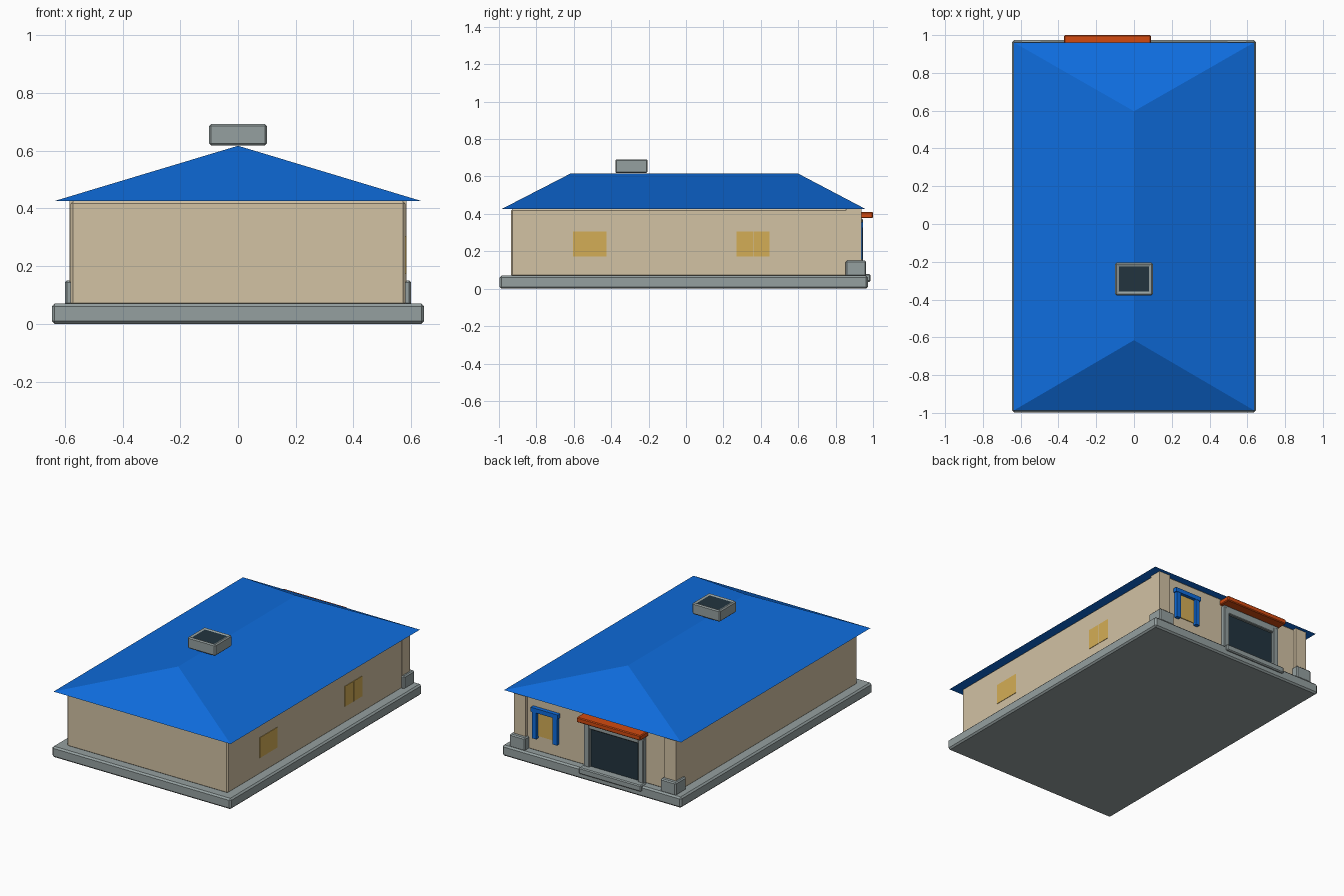
import bpy, bmesh

if "Cube" in bpy.data.objects:
    bpy.data.objects.remove(bpy.data.objects["Cube"])


def material(name, hexcode):
    def lin(c):
        c /= 255
        return c / 12.92 if c <= 0.04045 else ((c + 0.055) / 1.055) ** 2.4
    m = bpy.data.materials.new(name)
    rgb = [lin(int(hexcode[i:i + 2], 16)) for i in (0, 2, 4)]
    m.diffuse_color = (*rgb, 1)
    m.use_nodes = True
    m.node_tree.nodes["Principled BSDF"].inputs["Base Color"].default_value = m.diffuse_color
    return m


GREY = material("concrete grey", "95A0A0")
TAN = material("wall tan", "D2C2A4")
BLUE = material("roof blue", "0E6CDC")
YELLOW = material("window yellow", "D4AE56")
DARK = material("dark glass", "22343F")
ORANGE = material("awning orange", "D24A10")


def add_object(name, bm, mats):
    bmesh.ops.recalc_face_normals(bm, faces=bm.faces)
    mesh = bpy.data.meshes.new(name)
    bm.to_mesh(mesh)
    bm.free()
    for m in mats:
        mesh.materials.append(m)
    ob = bpy.data.objects.new(name, mesh)
    bpy.context.collection.objects.link(ob)
    return ob


def box(name, x, y, z, mat, bevel=0.0):
    """Chamfered box given by its (min, max) on each axis."""
    bm = bmesh.new()
    bmesh.ops.create_cube(bm, size=1)
    for v in bm.verts:
        v.co = [(a + b) / 2 + c * (b - a) for (a, b), c in zip((x, y, z), v.co)]
    if bevel:
        bmesh.ops.bevel(bm, geom=bm.edges[:], offset=bevel, segments=1, affect='EDGES')
    return add_object(name, bm, [mat])


# Foundation slab and main walls
box("foundation", (-0.645, 0.645), (-0.997, 0.973), (0, 0.07), GREY, 0.01)
box("walls", (-0.58, 0.58), (-0.935, 0.92), (0.065, 0.425), TAN, 0.008)

# Hip roof with flat underside
bm = bmesh.new()
eave = [bm.verts.new(p) for p in ((-0.638, -0.988, 0.425), (0.638, -0.988, 0.425),
                                  (0.638, 0.962, 0.425), (-0.638, 0.962, 0.425))]
front, back = [bm.verts.new((0, y, 0.617)) for y in (-0.615, 0.597)]
a, b, c, d = eave
for face in ((a, b, front), (b, c, back, front), (c, d, back), (d, a, front, back), (d, c, b, a)):
    bm.faces.new(face)
add_object("hip_roof", bm, [BLUE])

# Roof vent with recessed dark top
vent = box("roof_vent", (-0.1, 0.1), (-0.378, -0.205), (0.618, 0.692), GREY, 0.007)
vent.data.materials.append(DARK)
bm = bmesh.new()
bm.from_mesh(vent.data)
top = max(bm.faces, key=lambda f: f.calc_center_median().z)
bmesh.ops.inset_region(bm, faces=[top], thickness=0.018, depth=-0.005)
top.material_index = 1
bm.to_mesh(vent.data)
bm.free()

# Rear corner pillars on grey plinths
for side, s in (("left", -1), ("right", 1)):
    box(f"pillar_{side}", sorted((s * 0.5, s * 0.583)), (0.855, 0.937), (0.07, 0.425), TAN)
    box(f"plinth_{side}", sorted((s * 0.488, s * 0.6)), (0.853, 0.963), (0.065, 0.15), GREY, 0.007)

# Rear entrance: glass, frame, step and awning
box("entrance_glass", (-0.325, 0.045), (0.915, 0.928), (0.07, 0.335), DARK)
for side, x in (("left", -0.335), ("right", 0.055)):
    box(f"entrance_post_{side}", (x - 0.02, x + 0.02), (0.91, 0.947), (0.07, 0.36), GREY, 0.004)
box("entrance_header", (-0.355, 0.075), (0.91, 0.945), (0.325, 0.375), GREY, 0.004)
box("entrance_step", (-0.365, 0.085), (0.925, 0.986), (0.037, 0.078), GREY, 0.006)
box("awning", (-0.37, 0.09), (0.91, 1.0), (0.377, 0.41), ORANGE, 0.005)

# Rear window with blue surround open at the bottom
box("rear_window", (0.295, 0.425), (0.915, 0.925), (0.17, 0.34), YELLOW)
for side, x in (("left", 0.285), ("right", 0.435)):
    box(f"rear_window_post_{side}", (x - 0.015, x + 0.015), (0.915, 0.944), (0.155, 0.335), BLUE)
box("rear_window_header", (0.263, 0.457), (0.915, 0.946), (0.328, 0.356), BLUE)

# Painted windows on the right wall
for i, y in enumerate(((-0.605, -0.425), (0.27, 0.357), (0.361, 0.447))):
    box(f"side_window_{i + 1}", (0.576, 0.583), y, (0.173, 0.305), YELLOW)
